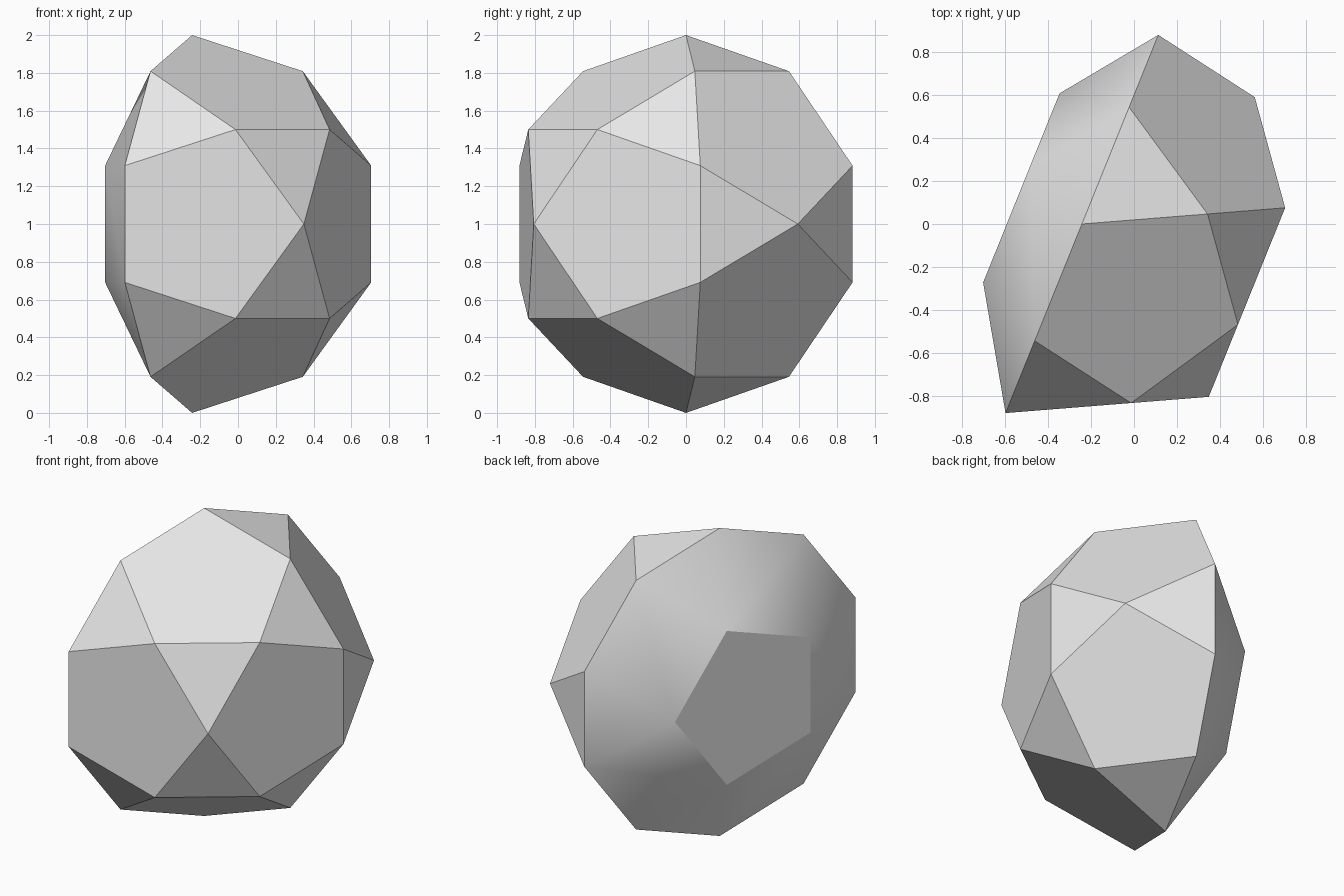
import bpy, bmesh
from math import radians, sin, cos, sqrt
from mathutils import Matrix, Vector

old = bpy.data.objects.get("Cube")
if old:
    bpy.data.objects.remove(old, do_unlink=True)

# Single plain grey
grey = bpy.data.materials.new("plain grey")
grey.use_nodes = True
colour = (0.8, 0.8, 0.8, 1)
grey.diffuse_color = colour
grey.node_tree.nodes["Principled BSDF"].inputs["Base Color"].default_value = colour

bm = bmesh.new()


def ring(count, radius, height, start):
    """Regular ring of vertices around the solid's own axis."""
    step = 360 / count
    return [bm.verts.new((radius * cos(radians(start + step * i)),
                          radius * sin(radians(start + step * i)), height))
            for i in range(count)]


# Unit decagon, with regular pentagon rings sized so every edge is equal
edge = (sqrt(5) - 1) / 2
small = edge / (2 * sin(radians(36)))
large = small / edge
belt = ring(10, 1, 0, -18)
rotunda_mid = ring(5, large, small, 0)
rotunda_top = ring(5, small, large, 36)
cupola_top = ring(5, small, -small * edge, 0)

for i in range(5):
    j = (i + 1) % 5
    a, b, c = belt[2 * i], belt[2 * i + 1], belt[(2 * i + 2) % 10]
    # Rotunda side: triangles alternating with pentagons
    bm.faces.new((a, b, rotunda_mid[i]))
    bm.faces.new((b, c, rotunda_mid[j], rotunda_top[i], rotunda_mid[i]))
    bm.faces.new((rotunda_mid[j], rotunda_top[j], rotunda_top[i]))
    # Cupola side: triangles alternating with squares
    bm.faces.new((b, a, cupola_top[i]))
    bm.faces.new((c, b, cupola_top[i], cupola_top[j]))

# Pentagon caps
bm.faces.new(rotunda_top)
bm.faces.new(cupola_top)
bmesh.ops.recalc_face_normals(bm, faces=bm.faces[:])

# Stand the belt upright and turn the axis sideways
along = Vector((cos(radians(68)), sin(radians(68)), 0))
up = Vector((0, 0, 1))
turn = Matrix((along, up, along.cross(up))).transposed().to_4x4()
bm.transform(Matrix.Translation((-0.243, 0, 1)) @ turn)

mesh = bpy.data.meshes.new("faceted_solid")
bm.to_mesh(mesh)
bm.free()
mesh.materials.append(grey)
solid = bpy.data.objects.new("faceted_solid", mesh)
bpy.context.collection.objects.link(solid)

# Soft shading only across the shallow cupola edges
bpy.ops.object.select_all(action="DESELECT")
solid.select_set(True)
bpy.context.view_layer.objects.active = solid
bpy.ops.object.shade_smooth_by_angle(angle=radians(30))
